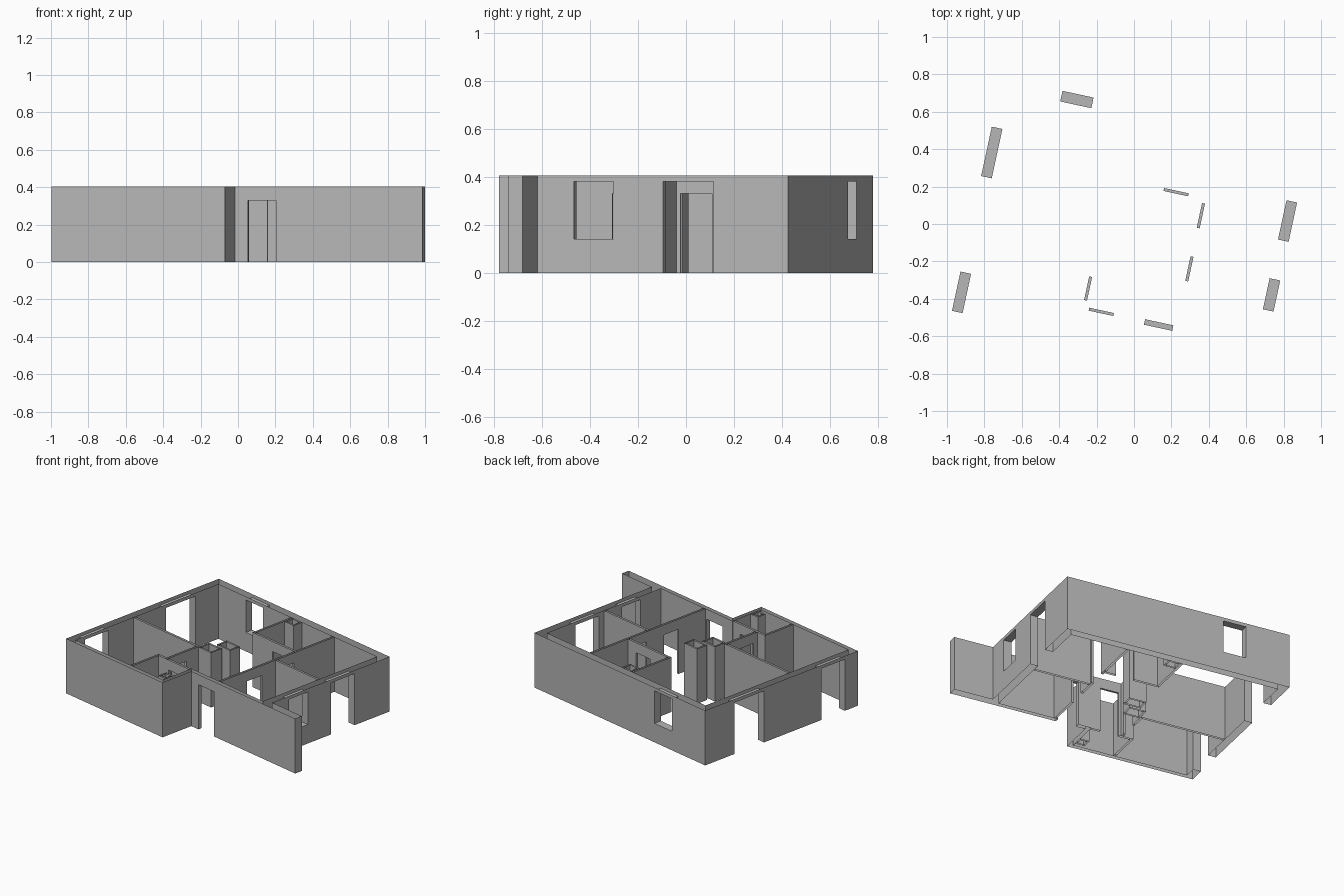
import bpy, bmesh, math
from mathutils import Matrix

cube = bpy.data.objects.get("Cube")
if cube:
    bpy.data.objects.remove(cube)

HEIGHT = 0.405
DOOR, TALL, SILL = 0.33, 0.38, 0.14
TURN = Matrix.Rotation(math.radians(-12.2), 4, 'Z')

plaster = bpy.data.materials.new("plaster_grey")
plaster.use_nodes = True
GREY = (0.47, 0.47, 0.47, 1)
plaster.diffuse_color = GREY
plaster.node_tree.nodes["Principled BSDF"].inputs["Base Color"].default_value = GREY


def build(name, walls, openings=()):
    """Merge wall rectangles, cut openings, leave tops and bottoms uncapped."""
    solid = [(*w, 0, HEIGHT) for w in walls]
    boxes = solid + list(openings)
    axes = [sorted({round(b[2 * a + k], 4) for b in boxes for k in (0, 1)})
            for a in range(3)]

    def inside(mid, box):
        return all(box[2 * a] < mid[a] < box[2 * a + 1] for a in range(3))

    def filled(cell):
        if any(not 0 <= cell[a] < len(axes[a]) - 1 for a in range(3)):
            return False
        mid = [(axes[a][cell[a]] + axes[a][cell[a] + 1]) / 2 for a in range(3)]
        return (any(inside(mid, b) for b in solid)
                and not any(inside(mid, b) for b in openings))

    bm = bmesh.new()
    nx, ny, nz = (len(a) - 1 for a in axes)
    for cell in ((i, j, k) for i in range(nx) for j in range(ny) for k in range(nz)):
        if not filled(cell):
            continue
        for a in range(3):
            for side in (0, 1):
                near = list(cell)
                near[a] += 2 * side - 1
                if filled(near) or (a == 2 and not 0 <= near[2] < nz):
                    continue
                b, c = (a + 1) % 3, (a + 2) % 3
                ring = [(0, 0), (1, 0), (1, 1), (0, 1)]
                verts = []
                for s, t in (ring if side else ring[::-1]):
                    p = [0, 0, 0]
                    p[a] = axes[a][cell[a] + side]
                    p[b] = axes[b][cell[b] + s]
                    p[c] = axes[c][cell[c] + t]
                    verts.append(bm.verts.new(p))
                bm.faces.new(verts)
    bmesh.ops.remove_doubles(bm, verts=bm.verts, dist=0.0005)
    bmesh.ops.dissolve_limit(bm, angle_limit=0.02, verts=bm.verts, edges=bm.edges)
    bmesh.ops.transform(bm, matrix=TURN, verts=bm.verts)
    mesh = bpy.data.meshes.new(name)
    bm.to_mesh(mesh)
    bm.free()
    mesh.materials.append(plaster)
    obj = bpy.data.objects.new(name, mesh)
    bpy.context.collection.objects.link(obj)


def along_u(u0, u1, v, t=0.016):
    return (u0, u1, v - t / 2, v + t / 2)


def along_v(u, v0, v1, t=0.016):
    return (u - t / 2, u + t / 2, v0, v1)


def cut_u(u, v, length, z0, z1, depth=0.1):
    return (u - length / 2, u + length / 2, v - depth / 2, v + depth / 2, z0, z1)


def cut_v(u, v, length, z0, z1, depth=0.1):
    return (u - depth / 2, u + depth / 2, v - length / 2, v + length / 2, z0, z1)


# Plan limits of the outer shell
LEFT, RIGHT, FRONT, BACK = -0.853, 0.828, -0.777, 0.615
STEP_U, STEP_V, WING = 0.096, -0.515, 1.12
T = 0.058

# Outer walls with the projecting wing wall, windows and tall openings
build("outer_walls", [
    (LEFT, LEFT + T, FRONT, BACK),
    (LEFT, RIGHT, BACK - T, BACK),
    (RIGHT - T, RIGHT, STEP_V, BACK),
    (LEFT, STEP_U, FRONT, FRONT + 0.03),
    (STEP_U - 0.03, STEP_U, FRONT, STEP_V + 0.03),
    (STEP_U - 0.03, RIGHT, STEP_V, STEP_V + 0.03),
    (RIGHT - T, WING, STEP_V, STEP_V + 0.06),
], [
    cut_u(-0.439, BACK - T / 2, 0.17, SILL, TALL),
    cut_v(LEFT + T / 2, 0.213, 0.27, 0, TALL),
    cut_v(LEFT + T / 2, -0.552, 0.215, 0, TALL),
    cut_v(RIGHT - T / 2, 0.189, 0.215, 0, TALL),
    cut_v(RIGHT - T / 2, -0.215, 0.17, SILL, TALL),
    cut_u(0.243, STEP_V + 0.015, 0.155, 0, DOOR),
])

# Thin room partitions with their doorways
SPINE = 0.34
build("partition_walls", [
    along_v(SPINE, STEP_V + 0.03, BACK - T),
    along_u(SPINE, RIGHT - T, 0.026),
    along_u(-0.07, SPINE, 0.214),
    along_v(-0.07, 0.206, BACK - T),
    along_u(LEFT + T, -0.16, -0.21),
    along_v(-0.167, -0.5, -0.202),
    along_u(-0.25, STEP_U - 0.03, -0.496),
    along_v(-0.245, FRONT + 0.03, -0.488),
], [
    cut_v(SPINE, -0.172, 0.135, 0, DOOR, 0.05),
    cut_v(SPINE, 0.119, 0.135, 0, DOOR, 0.05),
    cut_u(0.184, 0.214, 0.135, 0, DOOR, 0.05),
    cut_v(-0.167, -0.389, 0.13, 0, DOOR, 0.05),
    cut_u(-0.072, -0.496, 0.135, 0, DOOR, 0.05),
])


# Hollow service shafts
def shaft(name, u0, u1, v0, v1, t=0.012):
    build(name, [(u0, u0 + t, v0, v1), (u1 - t, u1, v0, v1),
                 (u0, u1, v0, v0 + t), (u0, u1, v1 - t, v1)])


shaft("central_shaft", -0.155, -0.03, -0.218, -0.12)
shaft("kitchen_shaft", -0.10, 0.03, -0.10, -0.01)
shaft("bathroom_shaft", -0.062, 0.03, 0.48, BACK - T)
shaft("corner_shaft", -0.005, STEP_U - 0.03, -0.72, -0.65)
